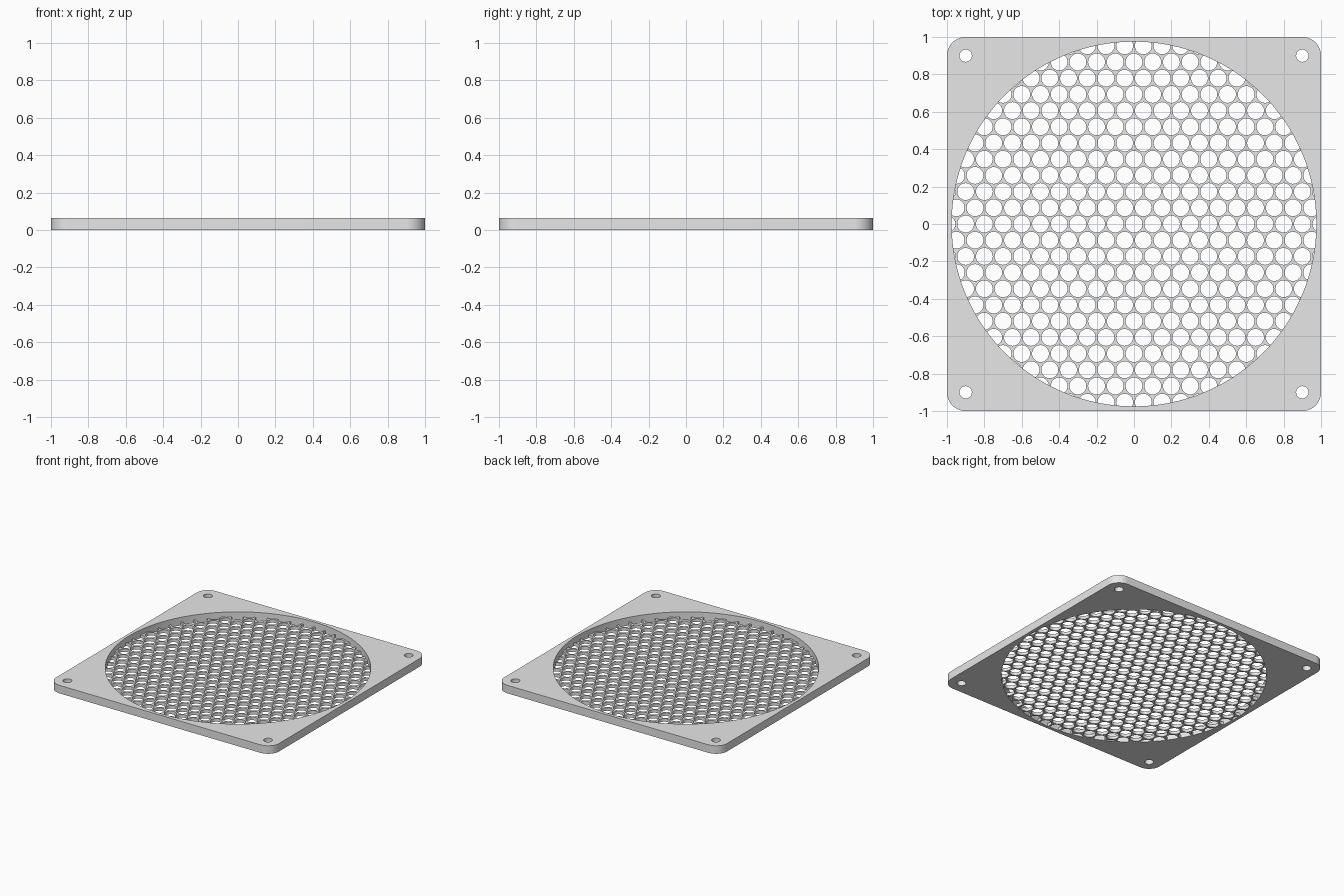
import bpy
import bmesh
from math import cos, sin, pi, radians, sqrt, hypot

cube = bpy.data.objects.get("Cube")
if cube:
    bpy.data.objects.remove(cube, do_unlink=True)

HEIGHT = 0.065         # frame thickness
GRILLE = 0.025         # grille thickness, flush with the underside
OPENING = 0.975        # radius of the round opening
CORNER = 0.1           # corner radius, also the inset of the screw holes
SCREW = 0.033          # screw hole radius
PITCH = 0.1            # grille hole spacing
HOLE = 0.045           # grille hole radius

grey = bpy.data.materials.new("plain grey")
grey.use_nodes = True
colour = (0.8, 0.8, 0.8, 1)
grey.diffuse_color = colour
grey.node_tree.nodes["Principled BSDF"].inputs["Base Color"].default_value = colour


def circle(x, y, r, n):
    return [(x + r * cos(2 * pi * i / n), y + r * sin(2 * pi * i / n))
            for i in range(n)]


def rounded_square(half, r, steps=12):
    points = []
    for q, (sx, sy) in enumerate([(1, 1), (-1, 1), (-1, -1), (1, -1)]):
        for i in range(steps + 1):
            a = (q + i / steps) * pi / 2
            points.append((sx * (half - r) + r * cos(a),
                           sy * (half - r) + r * sin(a)))
    return points


def prisms(name, outlines, z0, z1):
    """One object holding an upright prism for each outline."""
    bm = bmesh.new()
    for outline in outlines:
        low = [bm.verts.new((x, y, z0)) for x, y in outline]
        high = [bm.verts.new((x, y, z1)) for x, y in outline]
        bm.faces.new(low[::-1])
        bm.faces.new(high)
        n = len(outline)
        for i in range(n):
            j = (i + 1) % n
            bm.faces.new((low[i], low[j], high[j], high[i]))
    mesh = bpy.data.meshes.new(name)
    bm.to_mesh(mesh)
    bm.free()
    mesh.materials.append(grey)
    obj = bpy.data.objects.new(name, mesh)
    bpy.context.collection.objects.link(obj)
    return obj


def cut(obj, outlines):
    """Cut the outlines through the object, then shade it with sharp rims."""
    cutter = prisms(obj.name + "_cutter", outlines, -0.1, 0.2)
    cutter.hide_render = True
    mod = obj.modifiers.new("holes", "BOOLEAN")
    mod.operation = "DIFFERENCE"
    mod.solver = "EXACT"
    mod.object = cutter
    bpy.ops.object.select_all(action="DESELECT")
    obj.select_set(True)
    bpy.context.view_layer.objects.active = obj
    bpy.ops.object.modifier_apply(modifier=mod.name)
    bpy.data.objects.remove(cutter, do_unlink=True)
    bpy.ops.object.shade_smooth_by_angle(angle=radians(30))


# Square frame with a round opening and four screw holes
frame = prisms("frame", [rounded_square(1, CORNER)], 0, HEIGHT)
inset = 1 - CORNER
cut(frame, [circle(0, 0, OPENING, 128)] +
    [circle(sx * inset, sy * inset, SCREW, 32) for sx in (-1, 1) for sy in (-1, 1)])

# Thin round grille with staggered rows of holes, clipped at the rim
grille = prisms("grille", [circle(0, 0, OPENING, 128)], 0, GRILLE)
holes = []
for row in range(-12, 13):
    for col in range(-11, 12):
        x = (col + 0.5 * (row % 2)) * PITCH
        y = row * PITCH * sqrt(3) / 2
        if hypot(x, y) < OPENING + HOLE:
            holes.append(circle(x, y, HOLE, 32))
cut(grille, holes)
